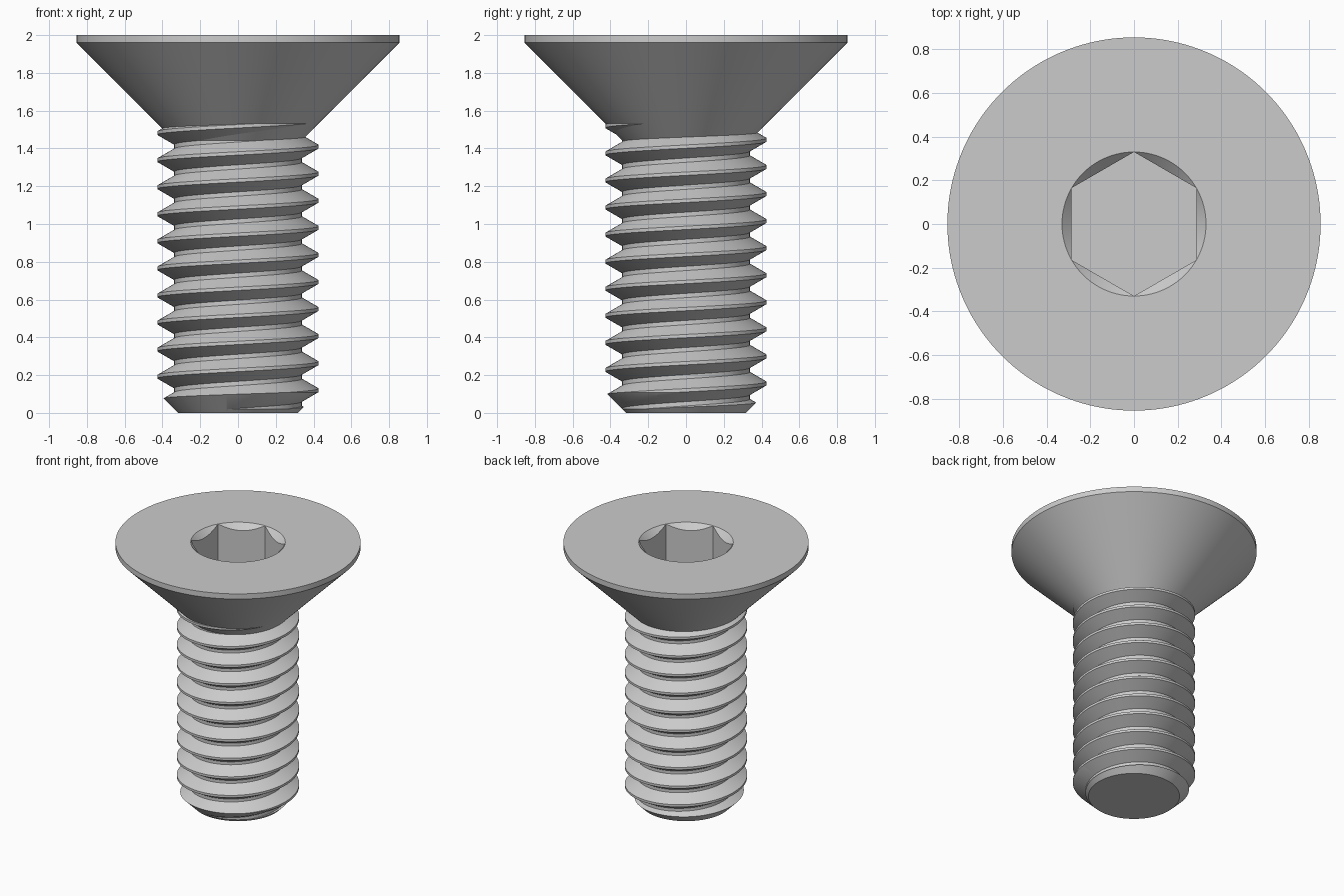
import bpy, bmesh, math
from mathutils import Matrix

default = bpy.data.objects.get("Cube")
if default:
    bpy.data.objects.remove(default)

PITCH = 0.1433
CREST_R, ROOT_R = 0.427, 0.338

steel = bpy.data.materials.new("grey steel")
steel.use_nodes = True
GREY = (0.6, 0.6, 0.6, 1)
steel.diffuse_color = GREY
steel.node_tree.nodes["Principled BSDF"].inputs["Base Color"].default_value = GREY


def make_object(name, bm):
    bmesh.ops.recalc_face_normals(bm, faces=bm.faces)
    mesh = bpy.data.meshes.new(name)
    bm.to_mesh(mesh)
    bm.free()
    mesh.materials.append(steel)
    obj = bpy.data.objects.new(name, mesh)
    bpy.context.collection.objects.link(obj)
    return obj


def lathe(name, profile, sides, turn=0.0):
    """Closed solid of revolution from (radius, height) pairs."""
    bm = bmesh.new()
    rings = []
    for r, z in profile:
        angles = [turn + math.tau * i / sides for i in range(sides)]
        rings.append([bm.verts.new((r * math.cos(a), r * math.sin(a), z)) for a in angles])
    for low, high in zip(rings, rings[1:]):
        for i in range(sides):
            j = (i + 1) % sides
            bm.faces.new((low[i], low[j], high[j], high[i]))
    bm.faces.new(rings[0][::-1])
    bm.faces.new(rings[-1])
    return make_object(name, bm)


def threaded_rod(name, start, turns, steps):
    """Right-handed helical thread, closed by a fan at each end."""
    bm = bmesh.new()
    half_crest = PITCH / 16
    flank = (CREST_R - ROOT_R) * math.tan(math.radians(30))
    section = [(ROOT_R, -half_crest - flank), (CREST_R, -half_crest),
               (CREST_R, half_crest), (ROOT_R, half_crest + flank)]
    rows = []
    for k in range(turns * steps + 1):
        a = math.tau * k / steps
        z = start + PITCH * k / steps
        rows.append([bm.verts.new((r * math.cos(a), r * math.sin(a), z + dz))
                     for r, dz in section])
    for k in range(turns * steps):
        here, ahead = rows[k], rows[k + 1]
        for i in range(3):
            bm.faces.new((here[i], ahead[i], ahead[i + 1], here[i + 1]))
        # root flat joins this turn to the next one
        if k + steps + 1 < len(rows):
            bm.faces.new((here[3], ahead[3], rows[k + steps + 1][0], rows[k + steps][0]))
    # end fans
    edges = [e for e in bm.edges if e.is_boundary]
    middle = start + PITCH * turns / 2
    for lower in (True, False):
        ends = [e for e in edges if (e.verts[0].co.z < middle) == lower]
        hub = bm.verts.new((0, 0, start if lower else start + PITCH * turns))
        for e in ends:
            bm.faces.new((e.verts[0], e.verts[1], hub))
    return make_object(name, bm)


def boolean(obj, cutter, operation):
    mod = obj.modifiers.new(operation.lower(), 'BOOLEAN')
    mod.operation = operation
    mod.solver = 'EXACT'
    mod.object = cutter
    bpy.context.view_layer.objects.active = obj
    bpy.ops.object.modifier_apply(modifier=mod.name)
    bpy.data.objects.remove(cutter)


# threaded shank, trimmed to a flat chamfered tip
shank = threaded_rod("threaded_shank", 0.12 - 3 * PITCH, 15, 96)
boolean(shank, lathe("tip_trim", [(0.318, 0), (0.518, 0.2), (0.518, 1.58)], 128), 'INTERSECT')

# countersunk head
head = lathe("countersunk_head", [(0.33, 1.435), (0.855, 1.96), (0.855, 2)], 160)

# hexagonal drive recess with a conical lead-in
HEX_R = 0.33
boolean(head, lathe("hex_cutter", [(HEX_R, 1.64), (HEX_R, 2.1)], 6, math.pi / 2), 'DIFFERENCE')
boolean(head, lathe("lead_in_cutter", [(0.23, 1.9), (HEX_R, 2), (HEX_R + 0.02, 2.02)], 96), 'DIFFERENCE')

# smooth curved faces, crisp edges
for obj in (shank, head):
    bpy.ops.object.select_all(action='DESELECT')
    obj.select_set(True)
    bpy.context.view_layer.objects.active = obj
    bpy.ops.object.shade_smooth_by_angle(angle=math.radians(25))
